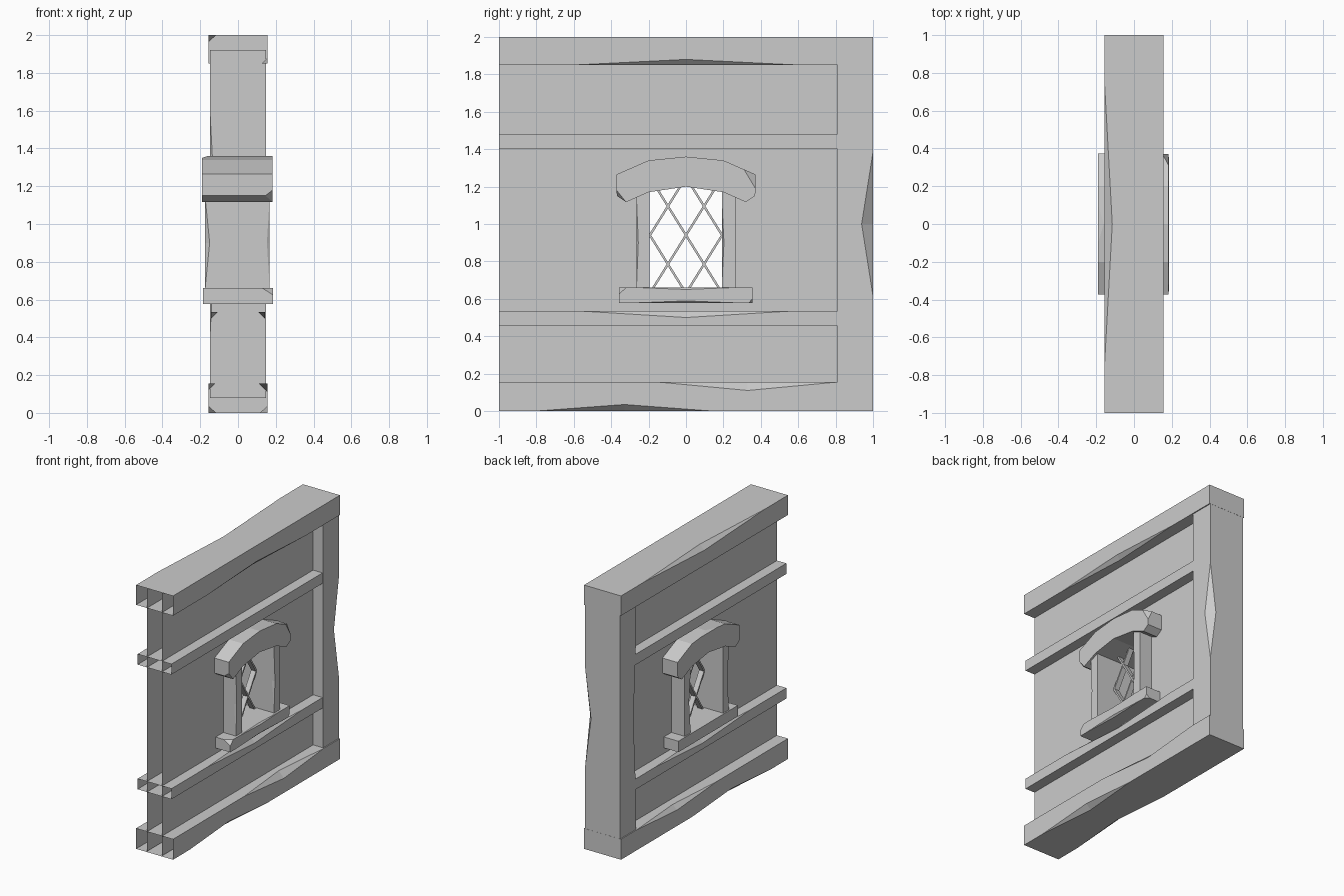
import bpy, bmesh
from mathutils import Vector

cube = bpy.data.objects.get("Cube")
if cube:
    bpy.data.objects.remove(cube, do_unlink=True)

stone = bpy.data.materials.new("plain_grey")
stone.use_nodes = True
GREY = (0.6, 0.6, 0.6, 1)
stone.diffuse_color = GREY
stone.node_tree.nodes["Principled BSDF"].inputs["Base Color"].default_value = GREY


def finish(name, bm, recalc=True):
    if recalc:
        bmesh.ops.recalc_face_normals(bm, faces=bm.faces)
    mesh = bpy.data.meshes.new(name)
    bm.to_mesh(mesh)
    bm.free()
    mesh.materials.append(stone)
    ob = bpy.data.objects.new(name, mesh)
    bpy.context.collection.objects.link(ob)
    return ob


def slice_corner(bm, points, centre):
    """Cut off the corner beyond the plane through three points."""
    p, q, r = map(Vector, points)
    n = (q - p).cross(r - p).normalized()
    if n.dot(Vector(centre) - p) > 0:
        n = -n
    geom = bm.verts[:] + bm.edges[:] + bm.faces[:]
    cut = bmesh.ops.bisect_plane(bm, geom=geom, plane_co=p, plane_no=n, clear_outer=True)
    edges = [e for e in cut["geom_cut"] if isinstance(e, bmesh.types.BMEdge)]
    bmesh.ops.holes_fill(bm, edges=edges, sides=0)


def beam(name, axis, span, a, b, chips=(), open_start=False, slices=()):
    """Square timber along y or z; each chip is (corner, centre, half, depth_a, depth_b)."""
    stations = set(span)
    for _, c, h, _, _ in chips:
        stations |= {t for t in (c - h, c, c + h) if span[0] < t < span[1]}
    corners = [(a[0], b[0], 1, 1), (a[1], b[0], -1, 1),
               (a[1], b[1], -1, -1), (a[0], b[1], 1, -1)]
    bm = bmesh.new()
    rings = []
    for t in sorted(stations):
        ring = []
        for i, (u, v, su, sv) in enumerate(corners):
            du = dv = 0
            for k, c, h, da, db in chips:
                if k == i:
                    w = max(0, 1 - abs(t - c) / h)
                    du, dv = du + da * w, dv + db * w
            pair = [(u, v + sv * dv), (u + su * du, v)]
            for p, q in (pair if i % 2 == 0 else pair[::-1]):
                ring.append(bm.verts.new((p, t, q) if axis == "y" else (p, q, t)))
        rings.append(ring)
    for r, s in zip(rings, rings[1:]):
        for i in range(len(r)):
            j = (i + 1) % len(r)
            bm.faces.new((r[i], r[j], s[j], s[i]))
    bm.faces.new(rings[-1])
    if not open_start:
        bm.faces.new(rings[0])
    bmesh.ops.remove_doubles(bm, verts=bm.verts, dist=0.0002)
    centre = (sum(a) / 2, sum(span) / 2, sum(b) / 2)
    for s in slices:
        slice_corner(bm, s, centre)
    return finish(name, bm)


# Main frame timbers, open at the joining end
W = (-0.155, 0.155)
M = (-0.142, 0.142)
beam("top_beam", "y", (-1, 1), W, (1.85, 2),
     [(1, 0, 0.6, 0.03, 0.03), (3, 0, 0.73, 0.04, 0.035)], True)
beam("bottom_beam", "y", (-1, 1), W, (0, 0.155),
     [(0, -0.33, 0.47, 0.04, 0.035), (1, -0.33, 0.47, 0.04, 0.035),
      (2, 0.33, 0.48, 0.045, 0.045), (3, 0.33, 0.48, 0.035, 0.035)], True)
beam("end_post", "z", (0.08, 1.92), (-0.147, 0.147), (0.81, 0.999),
     [(2, 1, 0.38, 0.05, 0.06), (0, 1, 0.57, 0.03, 0.03)])
beam("upper_rail", "y", (-1, 0.85), M, (1.4, 1.48), (), True)
beam("lower_rail", "y", (-1, 0.85), M, (0.455, 0.535),
     [(2, 0, 0.57, 0.035, 0.035), (3, 0, 0.57, 0.035, 0.035)], True)

# Two thin wall skins with a window opening
for name, x in (("wall_skin_left", 0.063), ("wall_skin_right", -0.063)):
    bm = bmesh.new()
    ys, zs = (-1, -0.23, 0.23, 0.9), (0.005, 0.62, 1.2, 1.995)
    grid = [[bm.verts.new((x, y, z)) for z in zs] for y in ys]
    for i in range(3):
        for j in range(3):
            if (i, j) != (1, 1):
                q = [grid[i][j], grid[i + 1][j], grid[i + 1][j + 1], grid[i][j + 1]]
                bm.faces.new(q if x > 0 else q[::-1])
    finish(name, bm, False)

# Window jambs and sill
beam("window_jamb_front", "z", (0.62, 1.2), (-0.175, 0.168), (-0.265, -0.195),
     [(0, 0.9, 0.25, 0.025, 0.02), (1, 0.9, 0.25, 0.015, 0.01)])
beam("window_jamb_back", "z", (0.62, 1.2), (-0.175, 0.168), (0.193, 0.265),
     [(0, 0.9, 0.25, 0.02, 0.02), (1, 0.9, 0.2, 0.02, 0.01)])
beam("window_sill", "y", (-0.358, 0.355), (-0.185, 0.185), (0.577, 0.66),
     [(1, 0, 0.3, 0.012, 0.012), (2, 0, 0.25, 0.012, 0.01)],
     slices=[((0.185, -0.32, 0.66), (0.185, -0.358, 0.625), (0.13, -0.358, 0.66)),
             ((0.185, 0.335, 0.577), (0.185, 0.355, 0.6), (0.16, 0.355, 0.577))])

# Arched lintel
half = [(0, 1.36), (0.2, 1.34), (0.372, 1.265), (0.37, 1.15), (0.32, 1.117), (0.2, 1.17), (0, 1.2)]
outline = half + [(-y, z) for y, z in half[-2:0:-1]]
bm = bmesh.new()
face = bm.faces.new([bm.verts.new((-0.19, y, z)) for y, z in outline])
new = bmesh.ops.extrude_face_region(bm, geom=[face])["geom"]
bmesh.ops.translate(bm, vec=(0.373, 0, 0), verts=[v for v in new if isinstance(v, bmesh.types.BMVert)])
bmesh.ops.recalc_face_normals(bm, faces=bm.faces)
for pts in (((0.183, 0.31, 1.292), (0.183, 0.371, 1.19), (0.15, 0.372, 1.265)),
            ((0.183, -0.371, 1.18), (0.183, -0.32, 1.117), (0.145, -0.37, 1.15)),
            ((-0.19, 0.1, 1.35), (-0.19, -0.1, 1.35), (-0.16, 0, 1.36))):
    slice_corner(bm, pts, (0, 0, 1.25))
finish("window_lintel", bm)

# Diamond lattice: crossing bars clipped to the opening
PITCH, RISE, THICK, DEPTH = 0.193, 0.31, 0.006, 0.02
bm = bmesh.new()
for sign in (1, -1):
    d = Vector((0, sign * PITCH, RISE)).normalized()
    n = Vector((0, d.z, -d.y)) * THICK
    for k in range(-4, 5):
        mid = Vector((0, k * PITCH, 0.94))
        box = bmesh.ops.create_cube(bm, size=2)["verts"]
        for v in box:
            v.co = mid + Vector((v.co.x * DEPTH, 0, 0)) + n * v.co.y + d * v.co.z
for co, no in (((0, 0.2, 0), (0, 1, 0)), ((0, -0.2, 0), (0, -1, 0)),
               ((0, 0, 1.21), (0, 0, 1)), ((0, 0, 0.64), (0, 0, -1))):
    bmesh.ops.bisect_plane(bm, geom=bm.verts[:] + bm.edges[:] + bm.faces[:],
                           plane_co=co, plane_no=no, clear_outer=True)
finish("window_lattice", bm)
